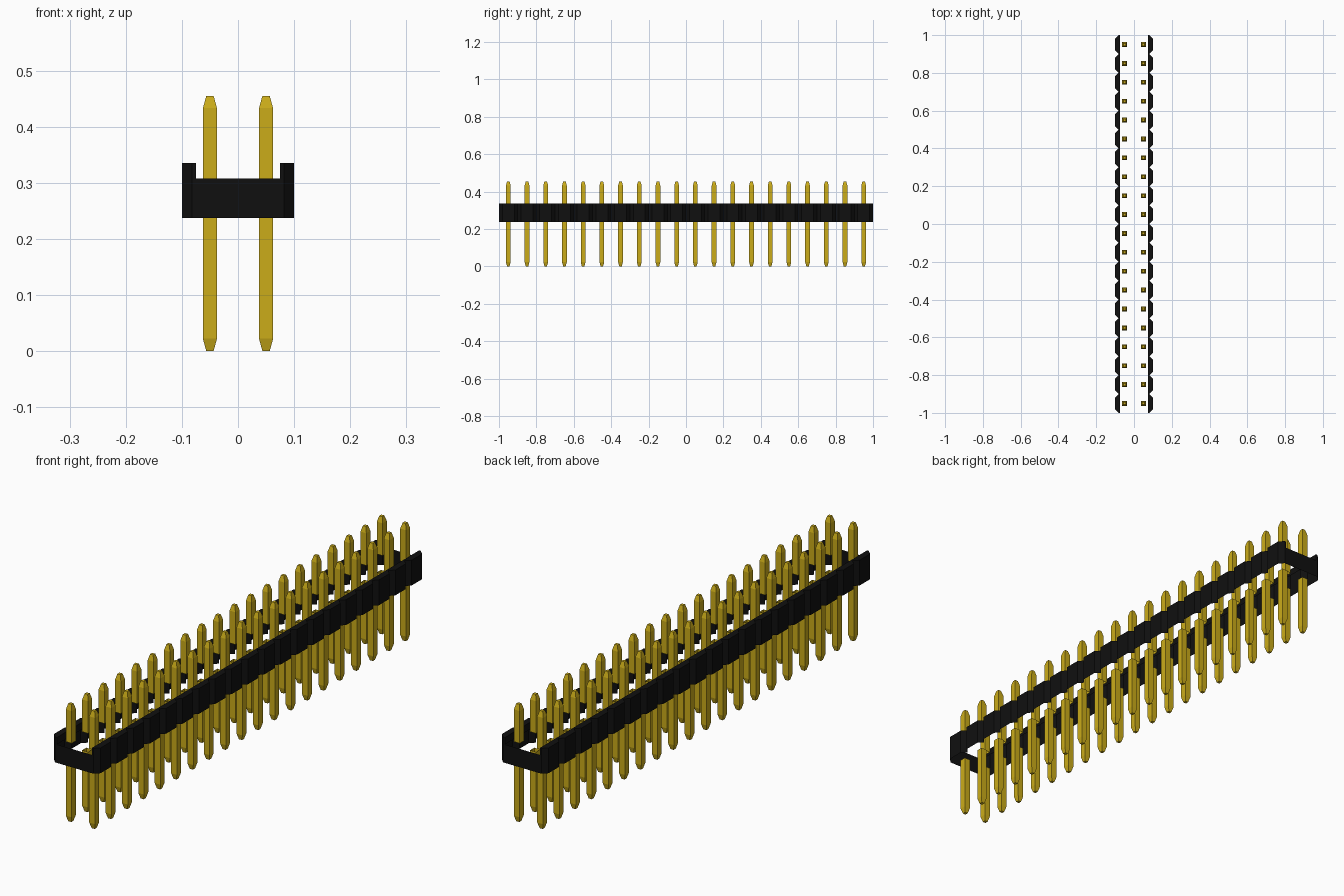
import bpy, bmesh

if "Cube" in bpy.data.objects:
    bpy.data.objects.remove(bpy.data.objects["Cube"], do_unlink=True)

# Main dimensions
PITCH, COUNT = 0.1, 20
HALF, RIM, NOTCH = 0.1, 0.075, 0.018      # body half width, inner rim, corner chamfer
BASE, FLOOR, TOP = 0.237, 0.308, 0.335    # body heights
PIN, TIP, TAPER, HEIGHT = 0.0125, 0.0065, 0.022, 0.455


def material(name, color):
    mat = bpy.data.materials.new(name)
    mat.use_nodes = True
    mat.diffuse_color = color
    bsdf = next(n for n in mat.node_tree.nodes if n.type == 'BSDF_PRINCIPLED')
    bsdf.inputs["Base Color"].default_value = color
    bsdf.inputs["Roughness"].default_value = 0.6
    return mat


def finish(bm, name, mat):
    bmesh.ops.remove_doubles(bm, verts=bm.verts, dist=0.0001)
    bmesh.ops.recalc_face_normals(bm, faces=bm.faces)
    mesh = bpy.data.meshes.new(name)
    bm.to_mesh(mesh)
    bm.free()
    mesh.materials.append(mat)
    obj = bpy.data.objects.new(name, mesh)
    bpy.context.collection.objects.link(obj)
    return obj


def quad(bm, *points):
    bm.faces.new([bm.verts.new(p) for p in points])


black = material("black plastic", (0.005, 0.005, 0.005, 1))
gold = material("gold metal", (0.6, 0.415, 0.01, 1))

# Side wall outline: one chamfered step for each pin row
outline = []
for i in range(COUNT):
    y = -1 + i * PITCH
    outline += [(HALF - NOTCH, y), (HALF, y + NOTCH), (HALF, y + PITCH - NOTCH)]
outline.append((HALF - NOTCH, 1))

# Open housing: notched side walls, raised rims and low end walls
bm = bmesh.new()
for s in (-1, 1):
    for (xa, ya), (xb, yb) in zip(outline, outline[1:]):
        quad(bm, (s * xa, ya, BASE), (s * xb, yb, BASE), (s * xb, yb, TOP), (s * xa, ya, TOP))
        quad(bm, (s * xa, ya, TOP), (s * xb, yb, TOP), (s * RIM, yb, TOP), (s * RIM, ya, TOP))
        quad(bm, (s * RIM, ya, FLOOR), (s * RIM, yb, FLOOR), (s * RIM, yb, TOP), (s * RIM, ya, TOP))
    edge = HALF - NOTCH
    quad(bm, (-RIM, s, BASE), (RIM, s, BASE), (RIM, s, FLOOR), (-RIM, s, FLOOR))
    for t in (-1, 1):
        quad(bm, (t * RIM, s, BASE), (t * edge, s, BASE), (t * edge, s, FLOOR), (t * RIM, s, FLOOR))
        quad(bm, (t * RIM, s, FLOOR), (t * edge, s, FLOOR), (t * edge, s, TOP), (t * RIM, s, TOP))
finish(bm, "housing", black)


# Square pin section with a tapered tip, open where it meets the housing
def pin_section(bm, levels):
    rings = [[bm.verts.new((x * r, y * r, z)) for x, y in ((-1, -1), (1, -1), (1, 1), (-1, 1))]
             for z, r in levels]
    for low, high in zip(rings, rings[1:]):
        for k in range(4):
            n = (k + 1) % 4
            bm.faces.new((low[k], low[n], high[n], high[k]))
    bm.faces.new(rings[0])


def pin_grid(name, levels):
    bm = bmesh.new()
    pin_section(bm, levels)
    obj = finish(bm, name, gold)
    obj.location = (-PITCH / 2, -1 + PITCH / 2, 0)
    for label, count, step in (("columns", 2, (PITCH, 0, 0)), ("rows", COUNT, (0, PITCH, 0))):
        mod = obj.modifiers.new(label, 'ARRAY')
        mod.count = count
        mod.use_relative_offset = False
        mod.use_constant_offset = True
        mod.constant_offset_displace = step


pin_grid("lower_pins", [(0, TIP), (TAPER, PIN), (BASE, PIN)])
pin_grid("upper_pins", [(HEIGHT, TIP), (HEIGHT - TAPER, PIN), (FLOOR, PIN)])
